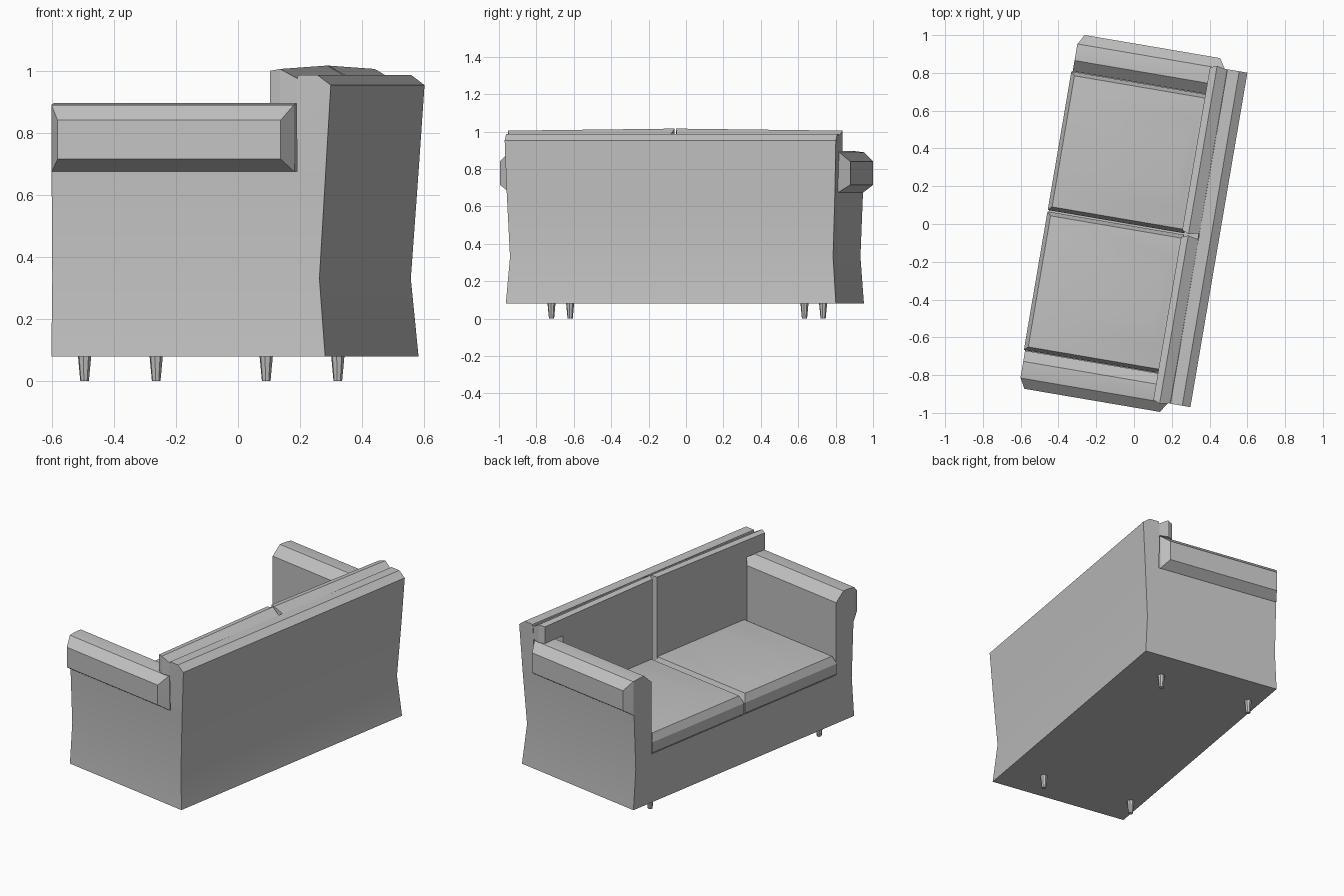
import bpy, bmesh, math

cube = bpy.data.objects.get("Cube")
if cube:
    bpy.data.objects.remove(cube)

TURN = math.radians(-9.67)   # whole sofa is turned about z

fabric = bpy.data.materials.new("grey fabric")
fabric.use_nodes = True
GREY = (0.54, 0.54, 0.54, 1)
fabric.diffuse_color = GREY
fabric.node_tree.nodes["Principled BSDF"].inputs["Base Color"].default_value = GREY


def loft(name, rings):
    """Join equal-length rings of points and cap both ends (local x = depth, y = length)."""
    bm = bmesh.new()
    loops = [[bm.verts.new(p) for p in ring] for ring in rings]
    n = len(loops[0])
    for a, b in zip(loops, loops[1:]):
        for i in range(n):
            j = (i + 1) % n
            bm.faces.new((a[i], a[j], b[j], b[i]))
    bm.faces.new(loops[0][::-1])
    bm.faces.new(loops[-1])
    bmesh.ops.recalc_face_normals(bm, faces=bm.faces)
    mesh = bpy.data.meshes.new(name)
    bm.to_mesh(mesh)
    bm.free()
    mesh.materials.append(fabric)
    obj = bpy.data.objects.new(name, mesh)
    bpy.context.collection.objects.link(obj)
    obj.location = (-0.001, -0.0075, 0)
    obj.rotation_euler.z = TURN
    bpy.ops.object.select_all(action='DESELECT')
    obj.select_set(True)
    bpy.context.view_layer.objects.active = obj
    bpy.ops.object.shade_smooth_by_angle(angle=math.radians(22))
    return obj


def rect(x0, x1, y0, y1, z):
    return [(x0, y0, z), (x1, y0, z), (x1, y1, z), (x0, y1, z)]


FRONT, INNER, BACK_IN = -0.456, 0.75, 0.345


# U-shaped body with a pinched waist, open around the seat
def u_ring(back, half, z):
    return [(FRONT, -half, z), (back, -half, z), (back, half, z), (FRONT, half, z),
            (FRONT, INNER, z), (BACK_IN, INNER, z), (BACK_IN, -INNER, z), (FRONT, -INNER, z)]


loft("body", [u_ring(0.438, 0.895, 0.08), u_ring(0.416, 0.876, 0.33),
              u_ring(0.439, 0.89, 0.675)])

# Deck under the seat cushions
loft("seat_deck", [rect(FRONT, BACK_IN, -INNER, INNER, z) for z in (0.08, 0.385)])

# Upper back panel with a chamfered top
loft("back_panel", [rect(BACK_IN, 0.439, -0.89, 0.89, 0.675),
                    rect(BACK_IN, 0.457, -0.898, 0.898, 0.953),
                    rect(0.35, 0.413, -0.898, 0.898, 0.986)])

# Arm roll cross-section (length, height)
ARM = [(INNER, 0.675), (INNER, 0.84), (0.808, 0.895), (0.85, 0.895),
       (0.897, 0.889), (0.95, 0.84), (0.95, 0.715), (0.892, 0.675)]


def arm_end(side, depth, inward):
    """Flat end outline, then the full outline with its outer edge pulled inward."""
    step = math.copysign(0.001, inward)
    flat = [(depth, side * min(y, 0.895), z) for y, z in ARM]
    full = [(depth + (inward if y > 0.94 else step), side * y, z) for y, z in ARM]
    return [flat, full]


GAP = 0.004


# Back cushion outline with an ear resting on the arm
def back_cushion_ring(side, depth, inset, drop):
    pts = [(GAP + inset, 0.44), (0.746, 0.44), (0.746, 0.894), (0.907 - inset, 0.894),
           (0.907 - inset, 1.005 - drop), (GAP + inset, 1.016 - drop)]
    return [(depth, side * y, z) for y, z in pts]


def seat_ring(side, inset, z):
    return rect(-0.463 + inset, 0.27 - inset * 0.3,
                side * (GAP + inset), side * (0.748 - inset), z)


for side, word in ((1, "left"), (-1, "right")):
    loft(word + "_arm", arm_end(side, FRONT, 0.03) + arm_end(side, 0.337, -0.035)[::-1])
    loft(word + "_back_cushion", [back_cushion_ring(side, 0.35, 0.012, 0.032),
                                  back_cushion_ring(side, 0.293, 0, 0),
                                  back_cushion_ring(side, 0.257, 0.015, 0.006)])
    # Seat cushion with a steep chamfered rim and a slightly domed top
    loft(word + "_seat_cushion", [seat_ring(side, 0.012, 0.38), seat_ring(side, 0, 0.395),
                                  seat_ring(side, 0, 0.46), seat_ring(side, 0.02, 0.507),
                                  seat_ring(side, 0.13, 0.516), seat_ring(side, 0.24, 0.52)])
    # Tapered legs
    for depth, place in ((-0.383, "front"), (0.21, "back")):
        rings = []
        for z, r in ((0, 0.014), (0.085, 0.022)):
            rings.append([(depth + r * math.cos(k * math.pi / 4),
                           side * 0.686 + r * math.sin(k * math.pi / 4), z) for k in range(8)])
        loft(word + "_" + place + "_leg", rings)
